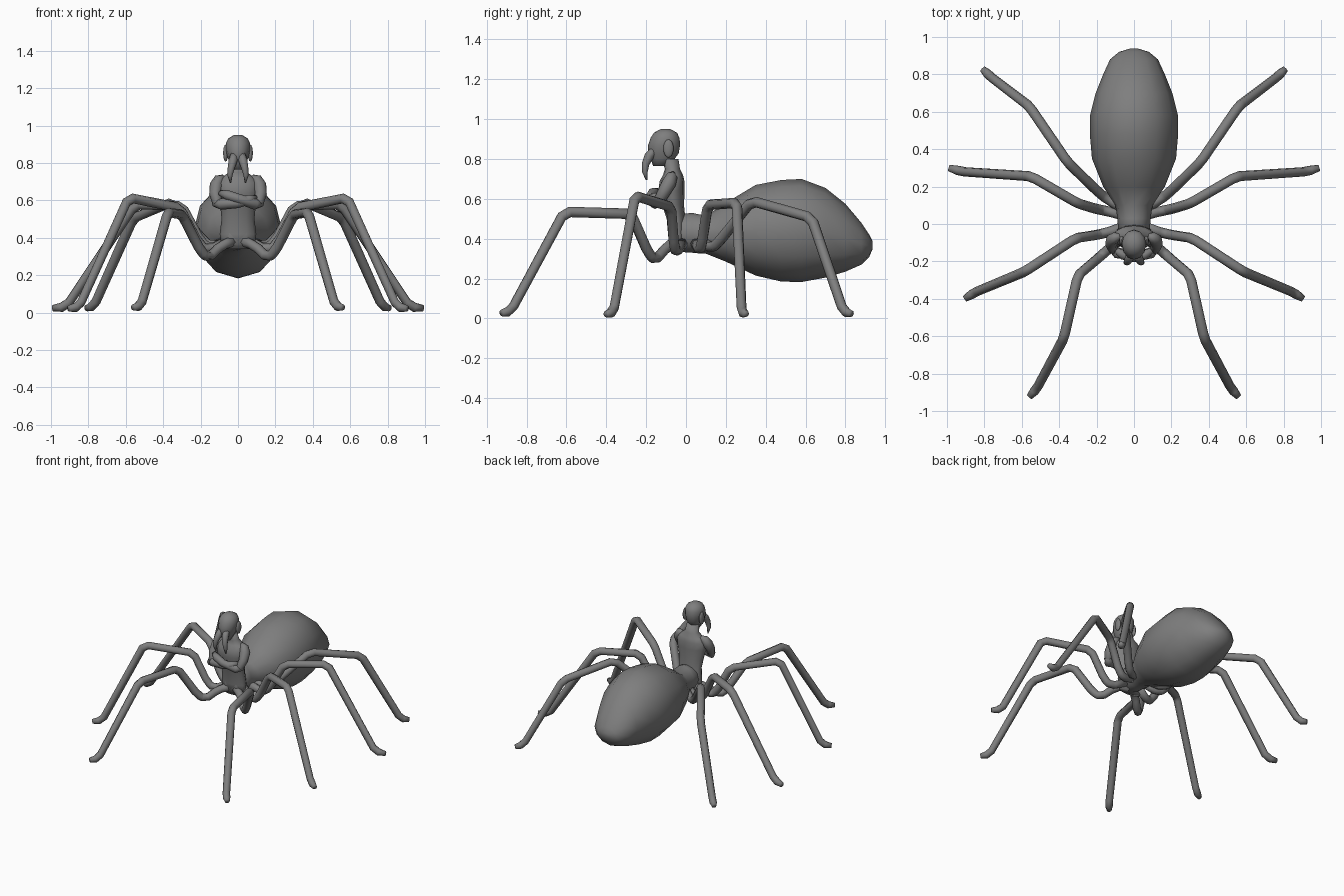
import bpy, bmesh, math
from mathutils import Vector

# Dark grey skin for every part
skin = bpy.data.materials.new("dark_grey")
skin.diffuse_color = (0.21, 0.21, 0.21, 1)


def loft(name, pts, radii, ref, sides=8, axis=None):
    """Sweep elliptical rings (half width along ref, half height) through points."""
    pts = [Vector(p) for p in pts]
    ref = Vector(ref).normalized()
    bm = bmesh.new()
    rings = []
    for i, p in enumerate(pts):
        d0 = (p - pts[max(i - 1, 0)]).normalized()
        d1 = (pts[min(i + 1, len(pts) - 1)] - p).normalized()
        t = Vector(axis) if axis else (d0 + d1).normalized()
        u = (ref - t * ref.dot(t)).normalized()
        v = t.cross(u)
        r = radii[i]
        a, b = r if isinstance(r, tuple) else (r, r)
        rings.append([bm.verts.new(p + u * a * math.cos(k * math.tau / sides)
                                   + v * b * math.sin(k * math.tau / sides))
                      for k in range(sides)])
    for r0, r1 in zip(rings, rings[1:]):
        for k in range(sides):
            j = (k + 1) % sides
            bm.faces.new((r0[k], r0[j], r1[j], r1[k]))
    bm.faces.new(rings[0][::-1])
    bm.faces.new(rings[-1])
    bmesh.ops.recalc_face_normals(bm, faces=bm.faces)
    for f in bm.faces:
        f.smooth = True
    me = bpy.data.meshes.new(name)
    bm.to_mesh(me)
    bm.free()
    me.materials.append(skin)
    ob = bpy.data.objects.new(name, me)
    bpy.context.collection.objects.link(ob)
    return ob


def round_bends(path, radii, cut=0.028):
    """Replace each inner corner by two points so the bends look rounded."""
    path = [Vector(p) for p in path]
    pts, rad = [path[0]], [radii[0]]
    for a, p, b, r in zip(path, path[1:], path[2:], radii[1:]):
        for q in (a, b):
            pts.append(p + (q - p).normalized() * min(cut, (q - p).length * 0.35))
            rad.append(r)
    return pts + [path[-1]], rad + [radii[-1]]


def ball(name, loc, scale):
    bpy.ops.mesh.primitive_uv_sphere_add(segments=10, ring_count=7, radius=1, location=loc)
    ob = bpy.context.object
    ob.name = name
    ob.scale = scale
    ob.data.materials.append(skin)
    bpy.ops.object.shade_smooth()


# Spider body: y, bottom z, top z, half width
body = [(-0.085, 0.36, 0.45, 0.05), (-0.05, 0.335, 0.52, 0.085), (0.03, 0.33, 0.53, 0.088),
        (0.10, 0.325, 0.515, 0.10), (0.20, 0.285, 0.58, 0.165), (0.35, 0.215, 0.67, 0.225),
        (0.48, 0.185, 0.695, 0.236), (0.58, 0.183, 0.70, 0.235), (0.70, 0.205, 0.655, 0.205),
        (0.80, 0.235, 0.575, 0.165), (0.88, 0.27, 0.48, 0.128), (0.92, 0.31, 0.42, 0.08),
        (0.937, 0.35, 0.385, 0.025)]
loft("spider_body", [(0, y, (a + b) / 2) for y, a, b, w in body],
     [(w, (b - a) / 2) for y, a, b, w in body], (1, 0, 0), 12, (0, 1, 0))

# Upright torso and neck: z, centre y, half width, half depth
torso = [(0.34, -0.045, 0.085, 0.035), (0.42, -0.045, 0.098, 0.045), (0.50, -0.05, 0.088, 0.047),
         (0.57, -0.065, 0.095, 0.055), (0.64, -0.073, 0.112, 0.066), (0.69, -0.07, 0.115, 0.062),
         (0.72, -0.065, 0.09, 0.05), (0.75, -0.068, 0.05, 0.038), (0.80, -0.08, 0.042, 0.042)]
loft("torso", [(0, y, z) for z, y, a, b in torso], [(a, b) for z, y, a, b in torso],
     (1, 0, 0), 12, (0, 0, 1))

# Head
head = [(0.765, -0.125, 0.025, 0.04), (0.80, -0.117, 0.043, 0.06), (0.83, -0.113, 0.056, 0.077),
        (0.87, -0.11, 0.065, 0.08), (0.905, -0.105, 0.065, 0.073), (0.932, -0.103, 0.052, 0.058),
        (0.95, -0.103, 0.022, 0.025)]
loft("head", [(0, y, z) for z, y, a, b in head], [(a, b) for z, y, a, b in head],
     (1, 0, 0), 12, (0, 0, 1))

# Leg paths from hip to toe on the +x side
legs = {
    "front_leg": [(0.03, -0.06, 0.38), (0.09, -0.095, 0.36), (0.16, -0.155, 0.29),
                  (0.20, -0.19, 0.33), (0.30, -0.275, 0.525), (0.375, -0.61, 0.535),
                  (0.52, -0.88, 0.035), (0.56, -0.925, 0.028)],
    "second_leg": [(0.06, -0.02, 0.38), (0.16, -0.05, 0.33), (0.21, -0.06, 0.37),
                   (0.31, -0.075, 0.56), (0.585, -0.255, 0.615), (0.85, -0.365, 0.03), (0.905, -0.40, 0.022)],
    "third_leg": [(0.06, 0.05, 0.38), (0.15, 0.07, 0.34), (0.20, 0.08, 0.38),
                  (0.30, 0.11, 0.57), (0.55, 0.255, 0.58), (0.92, 0.28, 0.03), (0.99, 0.30, 0.024)],
    "rear_leg": [(0.05, 0.08, 0.39), (0.14, 0.13, 0.35), (0.19, 0.17, 0.39),
                 (0.355, 0.33, 0.59), (0.56, 0.63, 0.505), (0.77, 0.79, 0.035), (0.81, 0.83, 0.024)],
}
for s, side in ((1, "right"), (-1, "left")):
    def flip(path):
        return [(s * x, y, z) for x, y, z in path]

    for name, path in legs.items():
        path = flip(path)
        d = Vector(path[-1]) - Vector(path[0])
        r = [0.03] + [0.027] * (len(path) - 3) + [0.025, 0.017]
        loft(f"{side}_{name}", *round_bends(path, r), (-d.y, d.x, 0))

    # Folded arm, one forearm resting above the other
    up = 0.02 if s > 0 else -0.005
    loft(f"{side}_upper_arm", flip([(0.075, -0.065, 0.728), (0.1, -0.072, 0.712), (0.116, -0.085, 0.68),
                                    (0.122, -0.11, 0.635), (0.11, -0.135, 0.59), (0.1, -0.145, 0.568)]),
         [0.012, 0.03, 0.036, 0.032, 0.028, 0.014], (0, 1, 0))
    loft(f"{side}_forearm", flip([(0.125, -0.12, 0.585), (0.09, -0.155, 0.58),
                                  (0.0, -0.168 - up * 0.5, 0.59 + up), (-0.06, -0.165, 0.61 + up),
                                  (-0.095, -0.14, 0.62 + up)]),
         [0.02, 0.03, 0.026, 0.026, 0.015], (0, 0, 1))

    # Hanging jaw tusk and ear
    loft(f"{side}_tusk", flip([(0.02, -0.155, 0.85), (0.026, -0.185, 0.815), (0.036, -0.203, 0.775),
                               (0.043, -0.206, 0.735), (0.04, -0.198, 0.695)]),
         [0.02, 0.024, 0.019, 0.014, 0.004], (1, 0, 0))
    ball(f"{side}_ear", (s * 0.066, -0.088, 0.853), (0.014, 0.026, 0.046))
